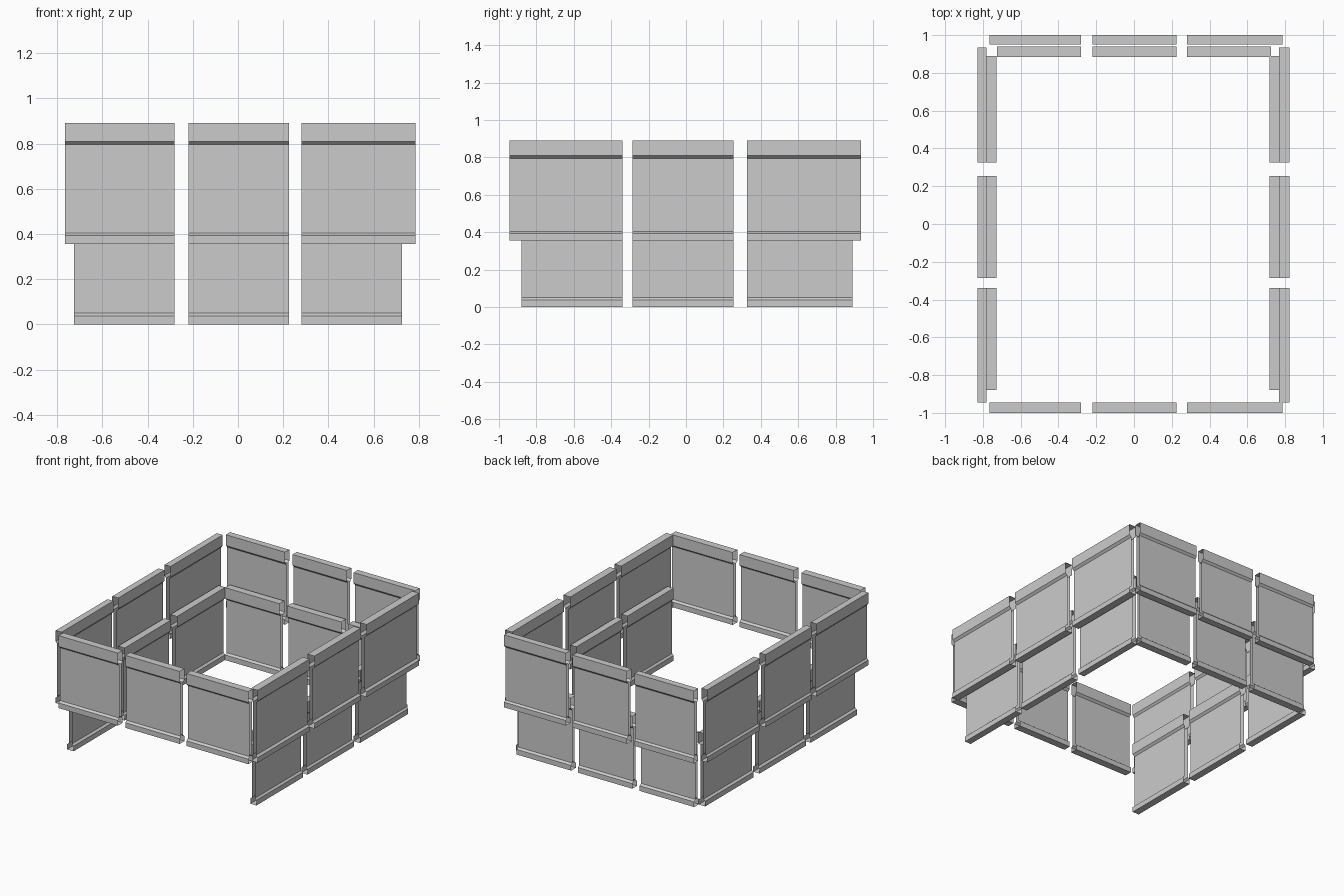
import bpy

cube = bpy.data.objects.get("Cube")
if cube:
    bpy.data.objects.remove(cube, do_unlink=True)

grey = bpy.data.materials.new("plain grey")
grey.use_nodes = True
grey.diffuse_color = (0.6, 0.6, 0.6, 1)
grey.node_tree.nodes["Principled BSDF"].inputs["Base Color"].default_value = (0.6, 0.6, 0.6, 1)

HEIGHT = 0.535
WEB = 0.012       # half thickness of the panel between cap and sill


def panel(name, axis, start, end, inner, outer, base):
    """Open-ended hollow panel: an I-shaped outline swept along x or y."""
    mid, half = (inner + outer) / 2, abs(outer - inner) / 2
    side = [(half, 0), (half, 0.038), (WEB, 0.05),
            (WEB, HEIGHT - 0.095), (half, HEIGHT - 0.08), (half, HEIGHT)]
    outline = side + [(-d, z) for d, z in reversed(side)]
    verts = []
    for along in (start, end):
        for d, z in outline:
            across = mid + d
            verts.append((along, across, base + z) if axis == "x" else (across, along, base + z))
    n = len(outline)
    faces = [(i, (i + 1) % n, n + (i + 1) % n, n + i) for i in range(n)]
    if axis == "x":
        faces = [f[::-1] for f in faces]
    mesh = bpy.data.meshes.new(name)
    mesh.from_pydata(verts, [], [f[::-1] for f in faces])
    mesh.materials.append(grey)
    obj = bpy.data.objects.new(name, mesh)
    bpy.context.collection.objects.link(obj)


# Panel spans along each wall; the upper tier reaches further at the corners
upper_x = [(-0.765, -0.28), (-0.22, 0.225), (0.28, 0.785)]
lower_x = [(-0.725, -0.28), (-0.22, 0.225), (0.28, 0.725)]
upper_y = [(-0.945, -0.34), (-0.285, 0.255), (0.325, 0.935)]
lower_y = [(-0.88, -0.34), (-0.285, 0.255), (0.325, 0.89)]

# name, axis, spans, inner and outer edge, base height
walls = [
    ("upper_front", "x", upper_x, -0.945, -1.0, 0.355),
    ("upper_back", "x", upper_x, 0.95, 1.0, 0.355),
    ("upper_right", "y", upper_y, -0.78, -0.828, 0.355),
    ("upper_left", "y", upper_y, 0.767, 0.823, 0.355),
    ("lower_back", "x", lower_x, 0.885, 0.94, 0),
    ("lower_right", "y", lower_y, -0.727, -0.78, 0),
    ("lower_left", "y", lower_y, 0.717, 0.767, 0),
]
for wall, axis, spans, inner, outer, base in walls:
    for i, (start, end) in enumerate(spans, 1):
        panel(f"{wall}_panel_{i}", axis, start, end, inner, outer, base)
